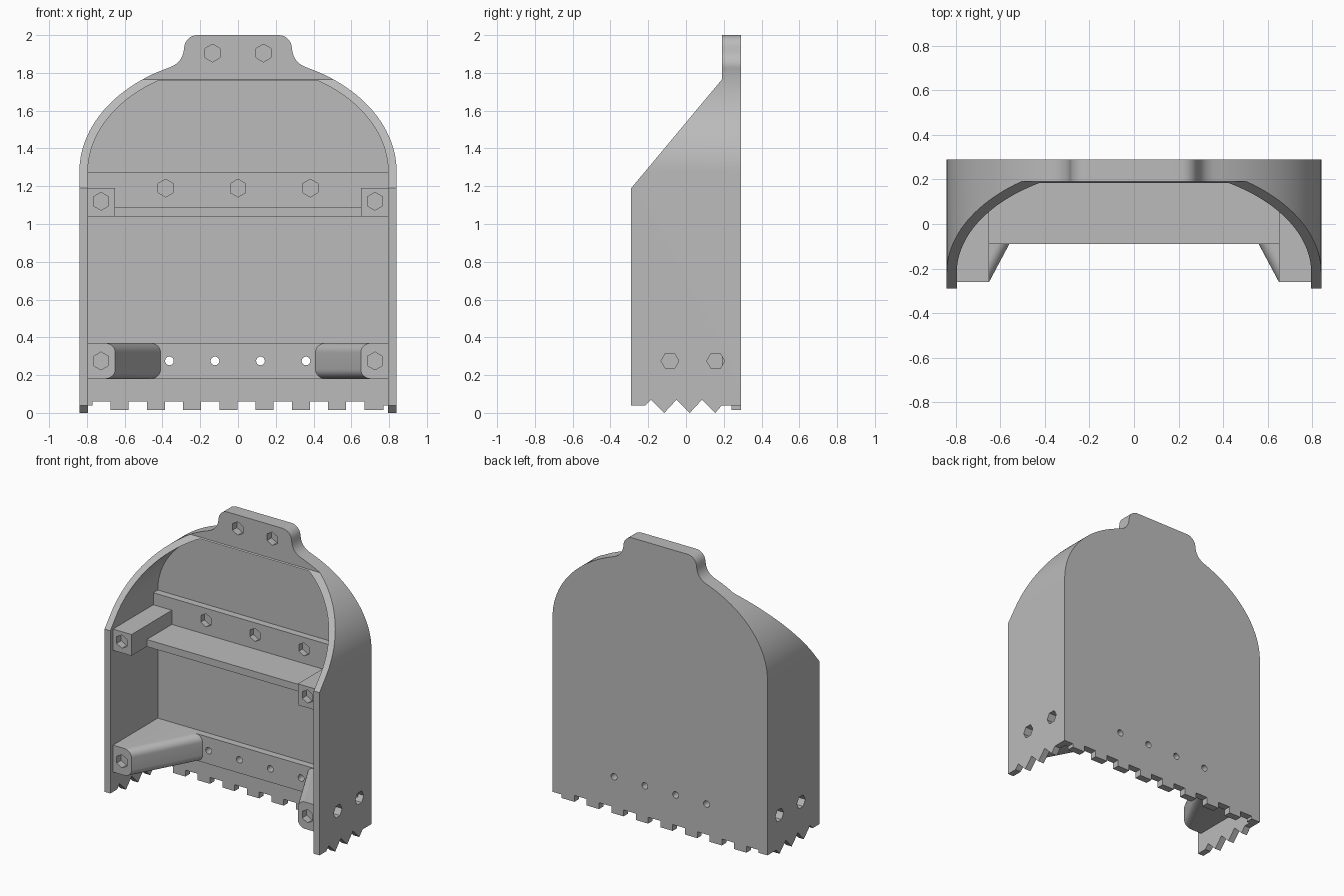
import bpy, bmesh
from math import cos, sin, pi, radians, acos

if "Cube" in bpy.data.objects:
    bpy.data.objects.remove(bpy.data.objects["Cube"])

grey = bpy.data.materials.new("plain grey")
grey.use_nodes = True
grey.diffuse_color = (0.5, 0.5, 0.5, 1)
grey.node_tree.nodes["Principled BSDF"].inputs["Base Color"].default_value = (0.5, 0.5, 0.5, 1)


def prism(name, pts, axis, a, b, round_edge=None, radius=0.05):
    """Extrude a 2D profile along an axis from a to b, optionally rounding edges."""
    place = {"x": lambda p, d: (d, p[0], p[1]),
             "y": lambda p, d: (p[0], d, p[1]),
             "z": lambda p, d: (p[0], p[1], d)}[axis]
    bm = bmesh.new()
    ends = [[bm.verts.new(place(p, d)) for p in pts] for d in (a, b)]
    for ring in ends:
        bm.faces.new(ring)
    n = len(pts)
    for i in range(n):
        j = (i + 1) % n
        bm.faces.new((ends[0][i], ends[0][j], ends[1][j], ends[1][i]))
    if round_edge:
        edges = [e for e in bm.edges if round_edge(e)]
        bmesh.ops.bevel(bm, geom=edges, offset=radius, segments=8, profile=0.5, affect="EDGES")
    bmesh.ops.recalc_face_normals(bm, faces=bm.faces)
    mesh = bpy.data.meshes.new(name)
    bm.to_mesh(mesh)
    bm.free()
    mesh.materials.append(grey)
    ob = bpy.data.objects.new(name, mesh)
    bpy.context.collection.objects.link(ob)
    return ob


def box(name, x0, x1, y0, y1, z0, z1):
    return prism(name, [(x0, y0), (x1, y0), (x1, y1), (x0, y1)], "z", z0, z1)


def ngon(u, v, r, n, turn=0):
    return [(u + r * cos(turn + 2 * pi * i / n), v + r * sin(turn + 2 * pi * i / n)) for i in range(n)]


def front_hex(x, z, y, depth=0.05):
    return prism("hex_cutter", ngon(x, z, 0.047, 6, pi / 6), "y", y - 0.05, y + depth)


def cut(ob, cutters):
    for c in cutters:
        c.hide_render = True
        m = ob.modifiers.new("cut", "BOOLEAN")
        m.operation, m.solver, m.object = "DIFFERENCE", "EXACT", c
    bpy.context.view_layer.update()
    mesh = bpy.data.meshes.new_from_object(ob.evaluated_get(bpy.context.evaluated_depsgraph_get()))
    ob.modifiers.clear()
    ob.data = mesh


def arch(a, b, x_end, steps=28):
    """Elliptical shoulder from the straight side up to x_end."""
    end = acos(x_end / a)
    return [(a * cos(end * i / steps), 1.275 + b * sin(end * i / steps)) for i in range(steps + 1)]


def mirrored(half):
    return half + [(-x, z) for x, z in reversed(half)]


# Outer outline: straight side, arched shoulder, concave neck, rounded tab
neck = []
for i in range(1, 9):
    t = i / 8
    neck.append(tuple((1 - t) ** 2 * p + 2 * t * (1 - t) * q + t * t * r
                      for p, q, r in zip((0.36, 1.83), (0.295, 1.855), (0.287, 1.92))))
corner = [(0.215 + 0.07 * cos(i * pi / 16), 1.93 + 0.07 * sin(i * pi / 16)) for i in range(1, 9)]
outline = mirrored([(0.84, 0)] + arch(0.84, 0.614, 0.36) + neck + corner)
shell = prism("shell", outline, "y", -0.29, 0.29)

# Cavity and sloped front
cavity = prism("cavity_cutter", mirrored([(0.795, -0.1)] + arch(0.795, 0.571, 0.426)), "y", -0.5, 0.24)
slope = prism("slope_cutter", [(-0.5, 0.938), (0.19, 1.765), (0.19, 2.2), (-0.5, 2.2)], "x", -1, 1)

# Bottom teeth: zigzag on the sides, square on the back
zigzag = [(-0.4, -0.1), (-0.4, 0.04), (-0.215, 0.04), (-0.185, 0.07), (-0.115, 0), (-0.05, 0.07),
          (0.02, 0), (0.085, 0.07), (0.155, 0), (0.19, 0.04), (0.4, 0.04), (0.4, -0.1)]
tooth_cutters = [prism("zigzag_cutter", zigzag, "x", *sorted((s * 0.77, s * 1.0))) for s in (1, -1)]
comb = [(-0.77, -0.1), (-0.77, 0.06)]
for i in range(8):
    x = -0.675 + 0.192 * i
    comb += [(x, 0.06), (x, 0.015), (x + 0.096, 0.015)]
    if i < 7:
        comb.append((x + 0.096, 0.06))
comb += [(0.77, 0.015), (0.77, -0.1)]
tooth_cutters.append(prism("comb_cutter", comb, "y", 0.1, 0.4))

# Sockets and drilled holes
tab_hexes = [front_hex(s * 0.135, 1.905, 0.19) for s in (1, -1)]
side_hexes = {s: [prism("hex_cutter", ngon(y, 0.275, 0.047, 6), "x", *sorted((s * 0.74, s * 0.9)))
                  for y in (-0.085, 0.157)] for s in (1, -1)}
drills = [prism("drill_cutter", ngon(x, 0.275, 0.023, 20), "y", 0, 0.5)
          for x in (-0.363, -0.122, 0.119, 0.36)]
rail_hexes = [front_hex(x, 1.19, 0.19, 0.04) for x in (-0.383, 0, 0.383)]
shell_cutters = [cavity, slope] + tooth_cutters + tab_hexes + side_hexes[1] + side_hexes[-1] + drills
cut(shell, shell_cutters)

# Upper rail with shelf, lower rail
upper_rail = box("upper_rail", -0.8, 0.8, 0.19, 0.245, 1.04, 1.275)
cut(upper_rail, rail_hexes)
shelf = box("shelf", -0.8, 0.8, -0.09, 0.2, 1.04, 1.09)
lower_rail = box("lower_rail", -0.8, 0.8, 0.19, 0.245, 0.18, 0.37)
cut(lower_rail, drills)

parts = [shell, upper_rail, shelf, lower_rail]
block_hexes = []


def diagonal_edge(e):
    a, b = (v.co for v in e.verts)
    return abs(a.z - b.z) < 0.001 and max(abs(a.x), abs(b.x)) < 0.66 and abs(a.y - b.y) > 0.1


# Corner blocks on top, rounded diagonal gussets below
for s, side in ((1, "left"), (-1, "right")):
    block = box(side + "_upper_block", *sorted((s * 0.65, s * 0.8)), -0.26, 0.245, 1.04, 1.19)
    h = front_hex(s * 0.725, 1.12, -0.26)
    cut(block, [h])
    foot = [(s * x, y) for x, y in ((0.8, -0.26), (0.65, -0.26), (0.394, 0.22), (0.8, 0.22))]
    gusset = prism(side + "_lower_gusset", foot, "z", 0.18, 0.37, diagonal_edge)
    g = front_hex(s * 0.725, 0.275, -0.26)
    cut(gusset, [g] + side_hexes[s])
    block_hexes += [h, g]
    parts += [block, gusset]

# Remove the used cutters
for c in shell_cutters + rail_hexes + block_hexes:
    bpy.data.objects.remove(c)

# Smooth the curved faces, keep hard edges
bpy.ops.object.select_all(action="DESELECT")
for ob in parts:
    ob.select_set(True)
bpy.context.view_layer.objects.active = shell
bpy.ops.object.shade_smooth_by_angle(angle=radians(25))
